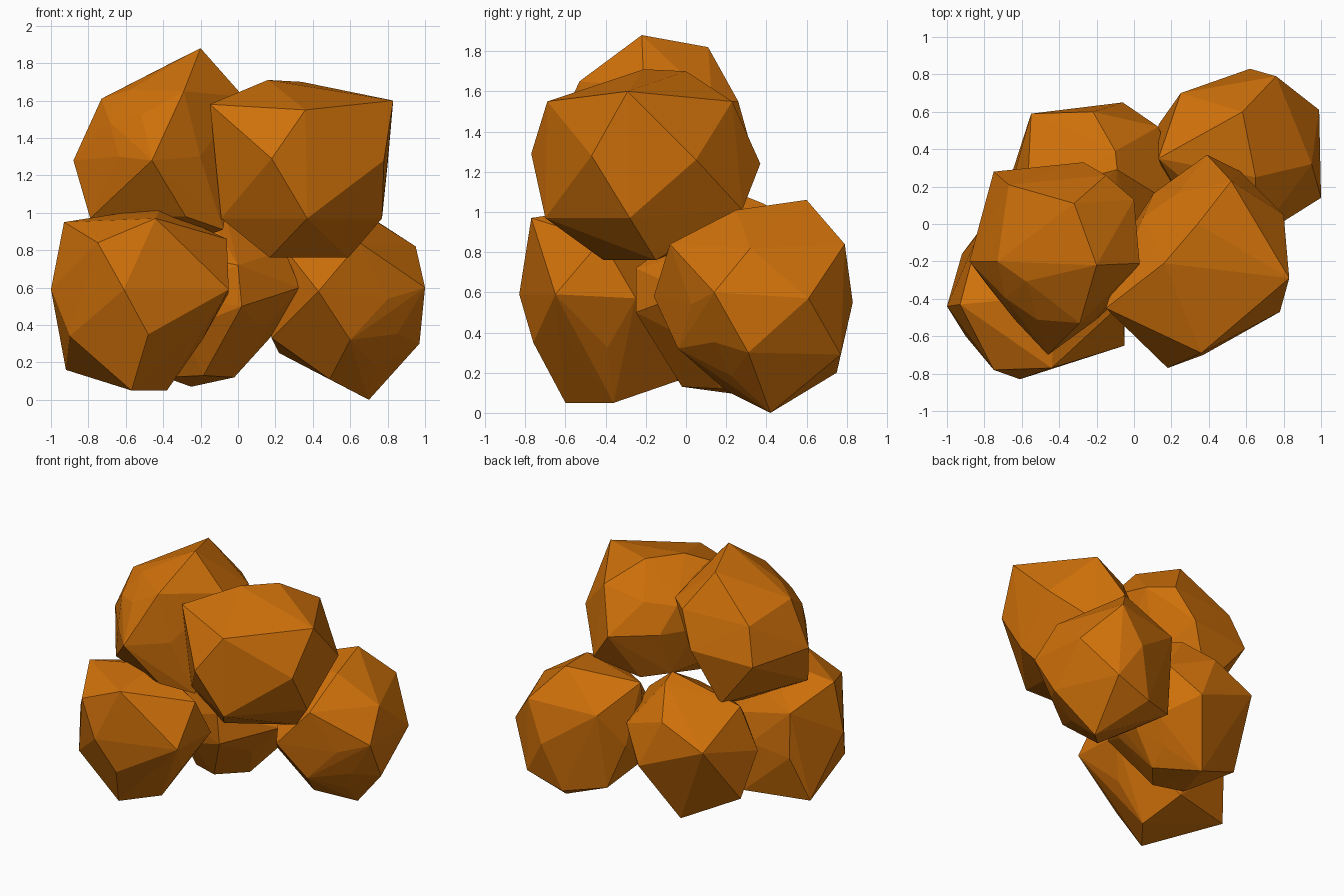
import bpy, bmesh
from mathutils import Vector

ORANGE = bpy.data.materials.new("burnt orange")
ORANGE.diffuse_color = (0.63, 0.165, 0.003, 1)


def lump(name, centre, radii, corners):
    """Faceted boulder: a coarse ball with its corners pulled out, wrapped in a convex skin."""
    bm = bmesh.new()
    bmesh.ops.create_icosphere(bm, subdivisions=2, radius=1)
    points = [Vector(centre) + Vector(a * b for a, b in zip(v.co, radii)) for v in bm.verts]
    # each chosen corner replaces the nearest ball point
    for c in map(Vector, corners):
        points.remove(min(points, key=lambda p: (p - c).length))
    bm.clear()
    for p in points + list(corners):
        bm.verts.new(p)
    bmesh.ops.convex_hull(bm, input=bm.verts[:])
    loose = [v for v in bm.verts if not v.link_faces]
    bmesh.ops.delete(bm, geom=loose, context='VERTS')
    bmesh.ops.recalc_face_normals(bm, faces=bm.faces[:])
    mesh = bpy.data.meshes.new(name)
    bm.to_mesh(mesh)
    bm.free()
    mesh.materials.append(ORANGE)
    bpy.context.collection.objects.link(bpy.data.objects.new(name, mesh))


# bottom layer
lump("front_left_lump", (-0.52, -0.39, 0.54), (0.39, 0.37, 0.41), [
    (-0.61, -0.83, 0.59), (-1.0, -0.44, 0.59), (-0.05, -0.65, 0.59), (-0.75, -0.78, 0.84),
    (-0.44, -0.77, 0.97), (-0.48, -0.76, 0.35), (-0.90, -0.60, 0.34), (-0.57, -0.60, 0.05),
    (-0.38, -0.36, 0.05), (-0.93, -0.43, 0.95), (-0.06, -0.42, 0.86), (-0.05, -0.25, 0.57),
    (-0.92, -0.16, 0.16), (-0.83, -0.04, 0.50), (-0.83, -0.05, 0.83), (-0.45, -0.04, 0.16),
    (-0.42, -0.38, 1.03)])

lump("right_lump", (0.59, 0.35, 0.54), (0.36, 0.40, 0.42), [
    (0.99, 0.61, 0.57), (1.0, 0.14, 0.60), (0.97, 0.31, 0.30), (0.70, 0.42, 0.0),
    (0.62, 0.83, 0.55), (0.76, 0.79, 0.84), (0.58, 0.60, 1.06), (0.95, 0.32, 0.82),
    (0.65, 0.25, 1.01), (0.65, -0.08, 0.84), (0.43, -0.16, 0.58), (0.60, -0.04, 0.32),
    (0.49, 0.20, 0.11), (0.18, 0.22, 0.33), (0.25, 0.70, 0.81), (0.78, 0.77, 0.29),
    (0.50, 0.75, 0.20), (0.22, 0.62, 0.25), (0.13, 0.35, 0.96), (0.13, 0.53, 0.55)])

lump("back_lump", (-0.18, 0.20, 0.56), (0.42, 0.39, 0.41), [
    (0.33, 0.02, 0.60), (-0.02, 0.17, 0.12), (-0.185, -0.02, 0.13), (-0.55, 0.59, 0.70),
    (-0.06, 0.65, 0.50), (-0.22, 0.60, 0.85), (0.13, 0.52, 0.72), (-0.68, 0.12, 0.58),
    (-0.10, 0.39, 1.04), (0.17, 0.23, 0.33), (0.02, -0.25, 0.50), (0.0, -0.25, 0.72),
    (-0.25, 0.42, 0.07), (-0.65, 0.28, 0.27), (-0.57, 0.17, 0.90), (-0.39, 0.06, 0.12),
    (0.25, 0.08, 0.80), (-0.09, 0.29, 1.08)])

# top layer
lump("upper_left_lump", (-0.42, -0.18, 1.30), (0.37, 0.41, 0.42), [
    (-0.20, -0.22, 1.88), (-0.32, 0.11, 1.82), (-0.73, -0.20, 1.61), (-0.88, -0.20, 1.28),
    (-0.46, -0.70, 1.28), (-0.29, -0.53, 1.65), (0.03, -0.21, 1.62), (0.0, 0.13, 1.55),
    (-0.27, 0.33, 1.30), (-0.75, 0.28, 1.28), (-0.67, 0.21, 1.54), (-0.79, -0.32, 0.97),
    (-0.28, -0.53, 0.98), (-0.40, -0.10, 0.80), (-0.15, 0.26, 1.55), (-0.45, 0.23, 0.91),
    (-0.08, -0.40, 0.91)])

lump("upper_right_lump", (0.34, -0.20, 1.25), (0.40, 0.45, 0.41), [
    (0.83, -0.29, 1.60), (-0.15, -0.45, 1.58), (0.36, -0.69, 1.55), (0.18, -0.77, 1.29),
    (0.37, -0.70, 0.97), (0.77, -0.28, 0.97), (0.78, -0.47, 1.28), (0.80, 0.05, 1.26),
    (0.17, -0.41, 0.76), (0.59, -0.15, 0.76), (0.16, -0.21, 1.71), (0.34, 0.0, 1.70),
    (0.52, 0.23, 1.55), (0.39, 0.37, 1.24), (-0.09, -0.42, 0.97), (0.57, 0.28, 1.01),
    (0.28, 0.14, 0.88), (0.10, 0.04, 0.92)])
